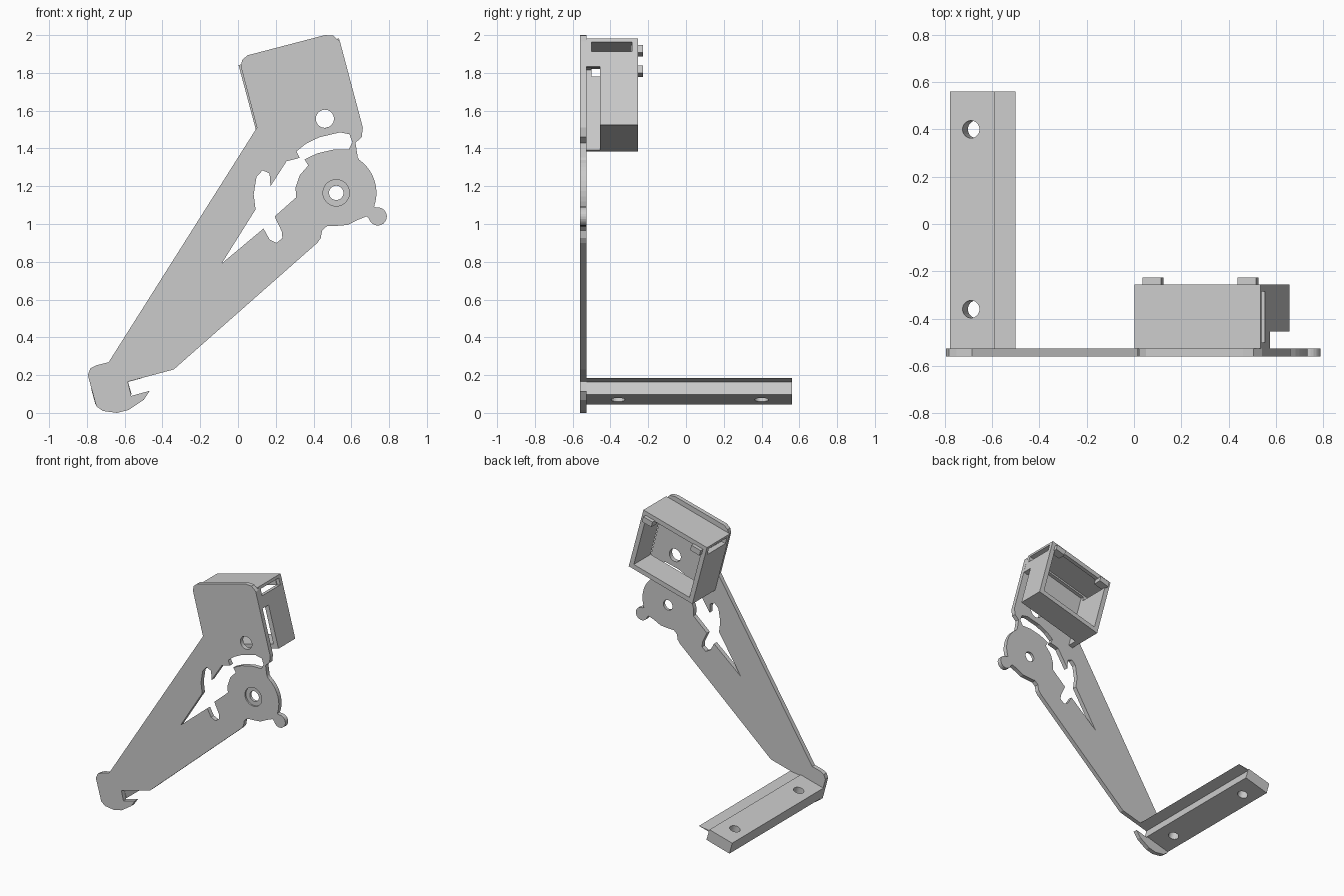
import bpy, bmesh
from math import sin, cos, radians
from mathutils import Matrix, Vector

if "Cube" in bpy.data.objects:
    bpy.data.objects.remove(bpy.data.objects["Cube"])

grey = bpy.data.materials.new("plain grey")
grey.use_nodes = True
grey.diffuse_color = (0.6, 0.6, 0.6, 1)
grey.node_tree.nodes["Principled BSDF"].inputs["Base Color"].default_value = (0.6, 0.6, 0.6, 1)

TILT = radians(15)
FRONT, BACK = -0.56, -0.527      # faces of the arm plate
BOX_MID = (0.33, 1.683)          # centre of the tilted box
W, H, WALL = 0.275, 0.237, 0.035  # half width, half height, wall of the box


def arc(x, z, r, start, end, n):
    """Points along an arc, angles in degrees."""
    angles = [radians(start + (end - start) * i / n) for i in range(n + 1)]
    return [(x + r * cos(a), z + r * sin(a)) for a in angles]


def circle(x, z, r):
    return arc(x, z, r, 0, 360, 32)[:-1]


def tilted(u0, v0, u1, v1):
    """Rectangle in the box's own tilted frame."""
    c, s = cos(TILT), sin(TILT)
    return [(BOX_MID[0] + u * c - v * s, BOX_MID[1] + u * s + v * c)
            for u, v in ((u0, v0), (u1, v0), (u1, v1), (u0, v1))]


def prism(name, points, y0, y1):
    """Extrude an x-z outline from y0 to y1."""
    bm = bmesh.new()
    face = bm.faces.new([bm.verts.new((x, y0, z)) for x, z in points])
    made = bmesh.ops.extrude_face_region(bm, geom=[face])["geom"]
    moved = [v for v in made if isinstance(v, bmesh.types.BMVert)]
    bmesh.ops.translate(bm, vec=(0, y1 - y0, 0), verts=moved)
    bmesh.ops.recalc_face_normals(bm, faces=bm.faces)
    return finish(name, bm)


def finish(name, bm):
    mesh = bpy.data.meshes.new(name)
    bm.to_mesh(mesh)
    bm.free()
    mesh.materials.append(grey)
    obj = bpy.data.objects.new(name, mesh)
    bpy.context.scene.collection.objects.link(obj)
    return obj


def cut(obj, cutter):
    """Subtract the cutter, keep the result and remove the cutter."""
    cutter.hide_render = True
    mod = obj.modifiers.new("cut", "BOOLEAN")
    mod.operation, mod.solver, mod.object = "DIFFERENCE", "EXACT", cutter
    bpy.context.view_layer.update()
    graph = bpy.context.evaluated_depsgraph_get()
    mesh = bpy.data.meshes.new_from_object(obj.evaluated_get(graph))
    obj.modifiers.clear()
    obj.data = mesh
    bpy.data.objects.remove(cutter)


# Arm plate: head, round pivot with a small knob, long leg and hooked foot
head = [(0.1, 1.51), (0.015, 1.835), (0.022, 1.868), (0.05, 1.893), (0.46, 2.0), (0.505, 1.997),
        (0.54, 1.965), (0.661, 1.51), (0.655, 1.46), (0.622, 1.43), (0.634, 1.353)]
pivot = arc(0.52, 1.165, 0.213, 55, -20, 10) + arc(0.74, 1.04, 0.048, 100, -165, 16)
under = [(0.68, 1.04), (0.634, 1.022), (0.58, 0.995), (0.52, 0.99), (0.47, 0.988),
         (0.445, 0.965), (0.438, 0.925), (0.42, 0.9)]
foot = [(-0.34, 0.23), (-0.583, 0.165), (-0.565, 0.09), (-0.467, 0.117), (-0.5, 0.068),
        (-0.53, 0.048), (-0.58, 0.015), (-0.64, 0.0), (-0.715, 0.01), (-0.75, 0.035),
        (-0.795, 0.2), (-0.782, 0.235), (-0.75, 0.252), (-0.685, 0.268)]
arm = prism("arm_plate", head + pivot + under + foot, FRONT, BACK)

# Branching opening that joins the curved slot above the pivot
branch = [(-0.087, 0.79), (0.093, 1.077), (0.083, 1.157), (0.098, 1.25), (0.13, 1.284),
          (0.167, 1.268), (0.172, 1.2), (0.257, 1.332), (0.326, 1.35)]
slot = [(0.31, 1.385), (0.36, 1.425), (0.43, 1.459), (0.54, 1.485), (0.59, 1.475), (0.606, 1.432),
        (0.586, 1.395), (0.51, 1.395), (0.42, 1.374), (0.352, 1.342), (0.372, 1.31)]
tail = [(0.326, 1.257), (0.305, 1.194), (0.307, 1.14), (0.194, 1.04), (0.232, 0.96),
        (0.235, 0.925), (0.204, 0.9), (0.167, 0.918), (0.135, 0.976)]
cut(arm, prism("opening_cutter", branch + slot + tail, -0.7, -0.4))

# Round holes and the shallow recess around the pivot
cut(arm, prism("hole_cutter", circle(0.46, 1.557, 0.048), -0.7, -0.4))
cut(arm, prism("recess_cutter", circle(0.52, 1.165, 0.07), -0.7, FRONT + 0.012))
cut(arm, prism("pivot_cutter", circle(0.52, 1.165, 0.038), -0.7, -0.4))

# Open box behind the head, with a side notch and a slot through both walls
box = prism("box_housing", tilted(-W, -H, W, H), BACK, -0.255)
cut(box, prism("inside_cutter", tilted(WALL - W, WALL - H, W - WALL, H - WALL), -0.7, 0))
cut(box, prism("notch_cutter", tilted(WALL - W, -0.4, 0.4, 0.083), -0.7, -0.455))
cut(box, prism("strap_cutter", tilted(-0.4, 0.166, 0.4, 0.216), -0.5, -0.285))

# Snap tabs on the open rim
for side, u in (("left", 0.208), ("right", -0.208)):
    prism("snap_tab_" + side, tilted(u - 0.04, 0.166, u + 0.04, 0.208), -0.29, -0.227)

# Foot rail with a thin pointed lip and two screw holes
rail = prism("foot_rail", [(-0.755, 0.045), (-0.563, 0.098), (-0.582, 0.164), (-0.5, 0.186),
                           (-0.587, 0.174), (-0.588, 0.181), (-0.778, 0.13)], BACK, 0.56)
for y in (-0.36, 0.4):
    bm = bmesh.new()
    place = Matrix.Translation(Vector((-0.678, y, 0.113))) @ Matrix.Rotation(-TILT, 4, "Y")
    bmesh.ops.create_cone(bm, cap_ends=True, segments=32, radius1=0.037, radius2=0.037,
                          depth=0.4, matrix=place)
    cut(rail, finish("screw_cutter", bm))
